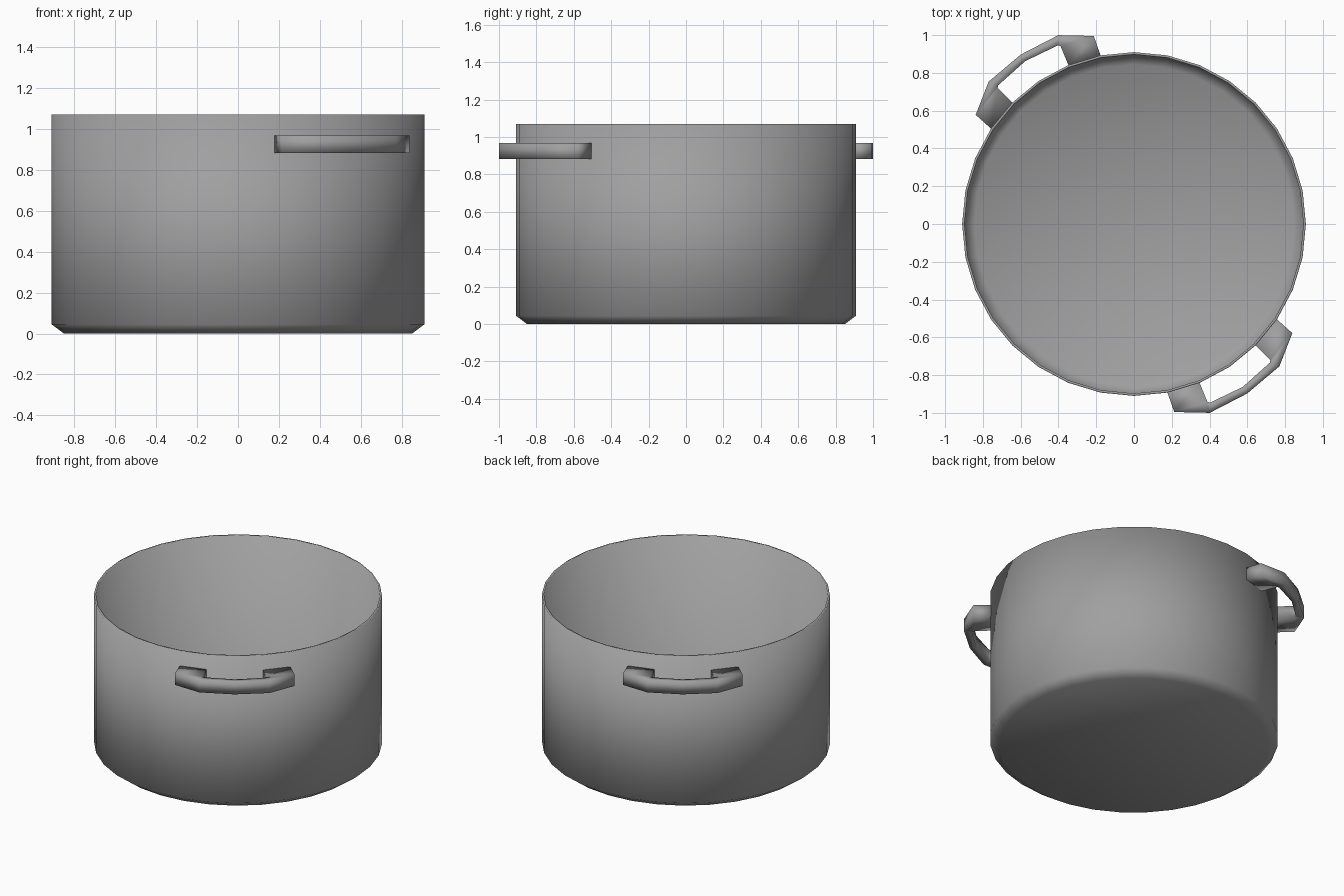
import bpy, math

if "Cube" in bpy.data.objects:
    bpy.data.objects.remove(bpy.data.objects["Cube"])

SIDES = 32

# Dark grey metal
metal = bpy.data.materials.new("dark_grey")
metal.diffuse_color = (0.35, 0.35, 0.35, 1.0)
metal.use_nodes = True
metal.node_tree.nodes["Principled BSDF"].inputs["Base Color"].default_value = metal.diffuse_color


def make_object(name, verts, faces, angle):
    mesh = bpy.data.meshes.new(name)
    mesh.from_pydata(verts, [], faces)
    mesh.update()
    mesh.materials.append(metal)
    obj = bpy.data.objects.new(name, mesh)
    bpy.context.collection.objects.link(obj)
    bpy.ops.object.select_all(action='DESELECT')
    obj.select_set(True)
    bpy.context.view_layer.objects.active = obj
    bpy.ops.object.shade_smooth_by_angle(angle=math.radians(angle))
    return obj


# Pot body: thin-walled profile (radius, z) lathed, with flat caps for base and floor
profile = [(0.85, 0.0), (0.91, 0.045), (0.91, 1.07),
           (0.897, 1.07), (0.897, 0.055), (0.845, 0.015)]
verts, faces = [], []
for r, z in profile:
    for i in range(SIDES):
        a = 2 * math.pi * i / SIDES
        verts.append((r * math.cos(a), r * math.sin(a), z))
for k in range(len(profile) - 1):
    for i in range(SIDES):
        j = (i + 1) % SIDES
        faces.append((k * SIDES + i, k * SIDES + j,
                      (k + 1) * SIDES + j, (k + 1) * SIDES + i))
faces.append(tuple(reversed(range(SIDES))))
last = (len(profile) - 1) * SIDES
faces.append(tuple(range(last, last + SIDES)))
make_object("pot_body", verts, faces, 100)

# Handle stations: outer (u, v), inner (u, v); u radial, v along the wall
half = [((0.838, 0.348), (0.889, 0.178)),
        ((0.946, 0.376), (1.0, 0.2)),
        ((1.054, 0.222), (1.01, 0.19)),
        ((1.079, 0.0), (1.037, 0.0))]
# The wide foot turns into a slim bar; mirror it across v = 0
stations = half + [tuple((u, -v) for u, v in s) for s in reversed(half[:-1])]


def handle(name, angle):
    c, s = math.cos(angle), math.sin(angle)
    verts, faces = [], []
    for (ou, ov), (iu, iv) in stations:
        for u, v, z in ((ou, ov, 0.882), (ou, ov, 0.967),
                        (iu, iv, 0.967), (iu, iv, 0.882)):
            verts.append((u * c - v * s, u * s + v * c, z))
    n = len(stations)
    for k in range(n - 1):
        for i in range(4):
            j = (i + 1) % 4
            faces.append((4 * k + i, 4 * k + j, 4 * k + 4 + j, 4 * k + 4 + i))
    faces.append((3, 2, 1, 0))
    faces.append(tuple(range(4 * n - 4, 4 * n)))
    return make_object(name, verts, faces, 100)


# Two opposite side handles
handle("handle_front", math.radians(-56.25))
handle("handle_back", math.radians(123.75))
